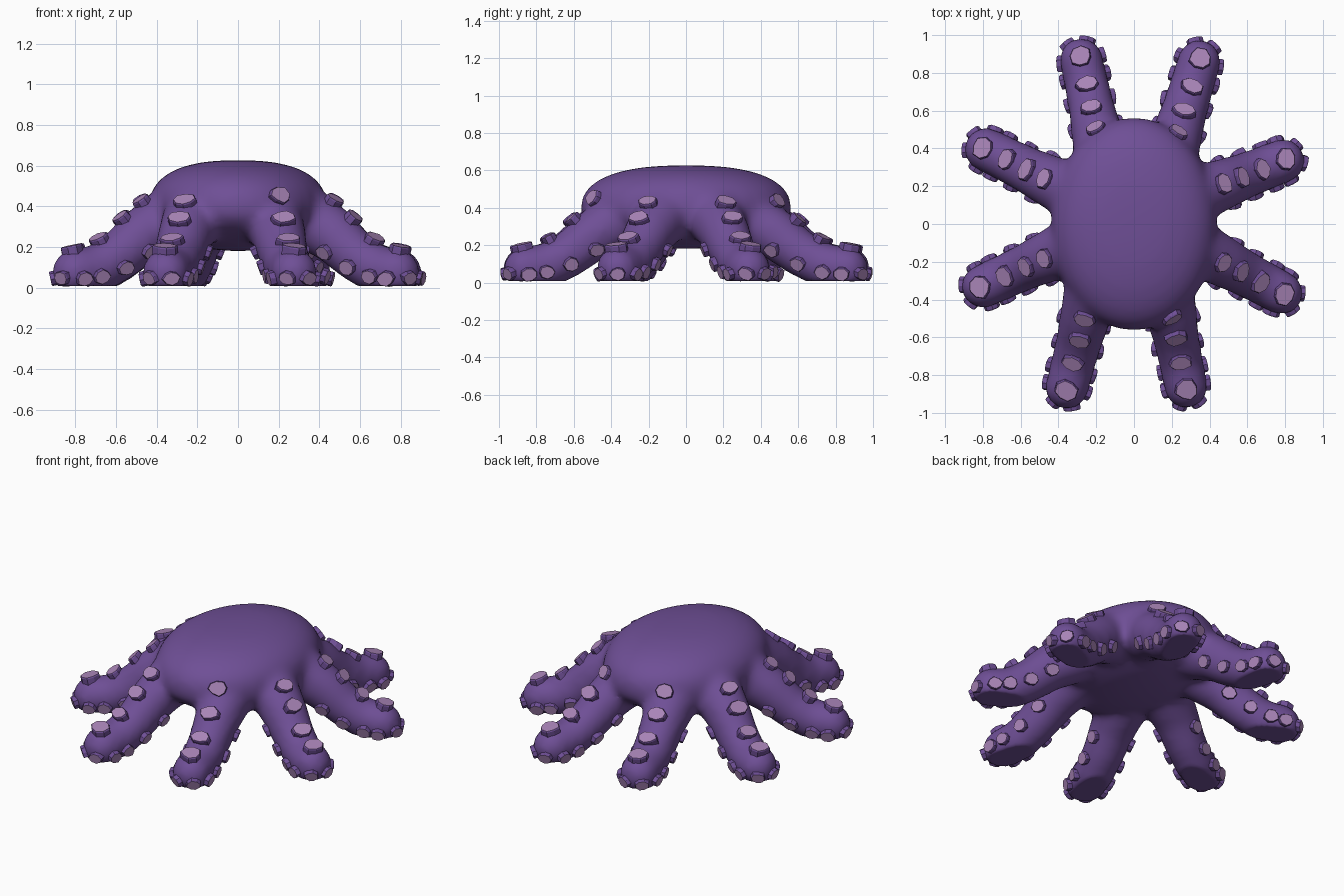
import bpy, bmesh, math, random
from mathutils import Vector, Matrix
from mathutils.bvhtree import BVHTree

if "Cube" in bpy.data.objects:
    bpy.data.objects.remove(bpy.data.objects["Cube"])

random.seed(4)


def material(name, rgb):
    m = bpy.data.materials.new(name)
    m.diffuse_color = (*rgb, 1)
    m.use_nodes = True
    m.node_tree.nodes["Principled BSDF"].inputs["Base Color"].default_value = m.diffuse_color
    return m


purple = material("purple skin", (0.158, 0.078, 0.305))
mauve = material("mauve sucker", (0.40, 0.235, 0.48))

# Each arm: inner point and foot centre on the ground plan
ARMS = [((-0.20, 0.50), (-0.28, 0.87)), ((0.23, 0.48), (0.345, 0.86)),
        ((0.47, 0.21), (0.79, 0.335)), ((0.47, -0.20), (0.78, -0.365)),
        ((0.20, -0.49), (0.275, -0.86)), ((-0.26, -0.50), (-0.355, -0.865)),
        ((-0.47, -0.18), (-0.80, -0.33)), ((-0.47, 0.24), (-0.785, 0.395))]
# Arm profile: position along the arm, centre height, radius
PROFILE = [(-0.45, 0.35, 0.155), (0.0, 0.258, 0.137), (0.33, 0.16, 0.125),
           (0.66, 0.092, 0.12), (1.0, 0.075, 0.118)]


def arm_point(arm, t):
    a, b = Vector(arm[0]), Vector(arm[1])
    p = a.lerp(b, t)
    for (t0, z0, r0), (t1, z1, r1) in zip(PROFILE, PROFILE[1:]):
        if t <= t1 or t1 == 1.0:
            k = (t - t0) / (t1 - t0)
            return Vector((p.x, p.y, z0 + (z1 - z0) * k)), r0 + (r1 - r0) * k


# Mantle: flattened dome with a rounder belly
bm = bmesh.new()
bmesh.ops.create_uvsphere(bm, u_segments=40, v_segments=24, radius=1)
for v in bm.verts:
    n = 2.5 if v.co.z > 0 else 2.0
    rho = math.hypot(v.co.x, v.co.y)
    k = (rho ** n + abs(v.co.z) ** n) ** (-1 / n)
    x, y, z = v.co * k
    v.co = (x * 0.44, y * 0.565, 0.385 + z * (0.242 if z > 0 else 0.205))

# Arms: chains of balls that get fused into the mantle
for arm in ARMS:
    for i in range(18):
        p, r = arm_point(arm, -0.45 + 1.45 * i / 17)
        bmesh.ops.create_uvsphere(bm, u_segments=16, v_segments=10, radius=r,
                                  matrix=Matrix.Translation(p))
mesh = bpy.data.meshes.new("rough_body")
bm.to_mesh(mesh)
bm.free()
rough = bpy.data.objects.new("rough_body", mesh)
bpy.context.collection.objects.link(rough)
remesh = rough.modifiers.new("fuse", 'REMESH')
remesh.mode = 'VOXEL'
remesh.voxel_size = 0.022
smooth = rough.modifiers.new("soften", 'SMOOTH')
smooth.factor = 0.5
smooth.iterations = 14
dg = bpy.context.evaluated_depsgraph_get()
body_mesh = bpy.data.meshes.new_from_object(rough.evaluated_get(dg))
bpy.data.objects.remove(rough)

# Flat soles
for v in body_mesh.vertices:
    v.co.z = max(v.co.z, 0.008)
body_mesh.materials.clear()
body_mesh.materials.append(purple)
body = bpy.data.objects.new("mantle_and_arms", body_mesh)
bpy.context.collection.objects.link(body)
body_mesh.shade_smooth()
bm = bmesh.new()
bm.from_mesh(body_mesh)
tree = BVHTree.FromBMesh(bm)
bm.free()

# Suckers: stubby uneven pads, purple sides and mauve caps
suckers = bmesh.new()


def add_sucker(origin, direction, across, width, length, height=0.024):
    hit, normal, _, _ = tree.ray_cast(origin, direction.normalized())
    if hit is None:
        return
    n = normal.normalized()
    if n.dot(direction) < 0:
        n.negate()
    x = (across - n * across.dot(n)).normalized()
    y = n.cross(x)
    sides = 8
    turn = random.uniform(0, 0.8)
    rings = []
    wob = [random.uniform(0.9, 1.1) for _ in range(sides)]
    for h, s in ((-0.03, 1.0), (height * 0.7, 1.0), (height, 0.92)):
        ring = []
        for i in range(sides):
            a = turn + math.tau * i / sides
            co = (hit + n * h + x * math.cos(a) * width * s * wob[i]
                  + y * math.sin(a) * length * s * wob[i])
            co.z = max(co.z, 0.004)
            ring.append(suckers.verts.new(co))
        rings.append(ring)
    for lo, hi in zip(rings, rings[1:]):
        for i in range(sides):
            j = (i + 1) % sides
            suckers.faces.new((lo[i], lo[j], hi[j], hi[i]))
    cap = suckers.faces.new(rings[-1])
    cap.material_index = 1


UP = Vector((0, 0, 1))
for arm in ARMS:
    along = (Vector(arm[1]) - Vector(arm[0])).to_3d().normalized()
    perp = UP.cross(along)
    # row along the top
    for t, w, l in ((0.0, 0.056, 0.045), (0.3, 0.06, 0.044),
                    (0.64, 0.06, 0.044), (1.04, 0.06, 0.055)):
        p, _ = arm_point(arm, min(t, 1.0))
        p += along * max(t - 1, 0) * 0.37
        add_sucker(p, UP, perp, w, l)
    # rows along both sides
    for s in (-1, 1):
        for t, z in ((0.04, 0.165), (0.4, 0.095), (0.75, 0.055), (1.0, 0.043)):
            p, r = arm_point(arm, t)
            add_sucker(p, perp * s * r + UP * (z - p.z), along, 0.044, 0.038, 0.022)
        # pair around the tip
        p, r = arm_point(arm, 1.0)
        add_sucker(p, (along + perp * s * 0.55) * r + UP * (0.042 - p.z),
                   perp, 0.043, 0.036, 0.018)

me = bpy.data.meshes.new("suckers")
suckers.to_mesh(me)
suckers.free()
me.materials.append(purple)
me.materials.append(mauve)
obj = bpy.data.objects.new("suckers", me)
bpy.context.collection.objects.link(obj)
